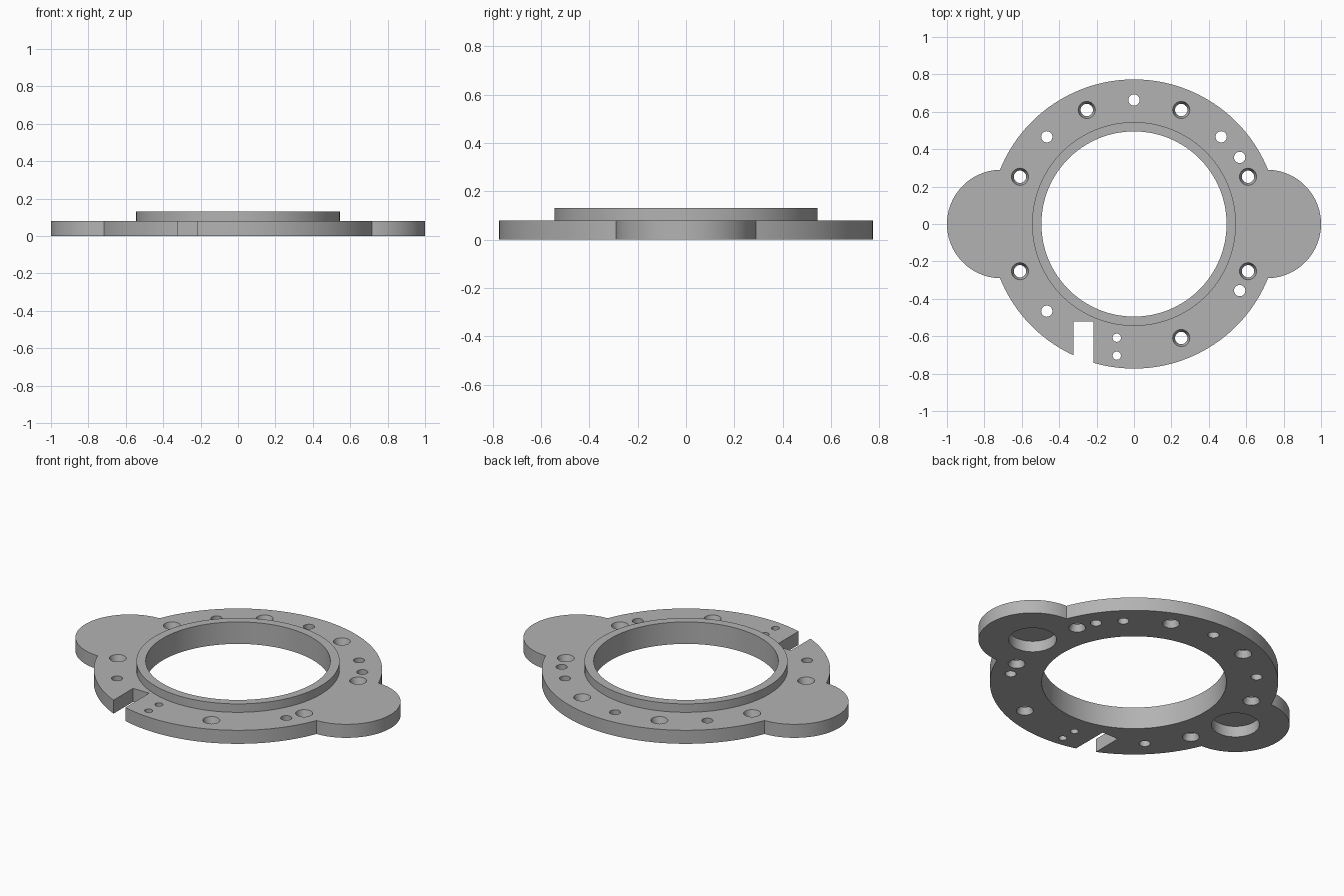
import bpy, bmesh, math
from math import sin, cos, pi

cube = bpy.data.objects.get("Cube")
if cube:
    bpy.data.objects.remove(cube, do_unlink=True)

PLATE_R, EAR_X, EAR_R = 0.773, 0.71, 0.29
PLATE_H, TOP_H = 0.08, 0.13

grey = bpy.data.materials.new("satin grey")
grey.use_nodes = True
grey.diffuse_color = (0.45, 0.45, 0.45, 1)
grey.node_tree.nodes["Principled BSDF"].inputs["Base Color"].default_value = (0.45, 0.45, 0.45, 1)


def make_object(name, bm):
    bmesh.ops.recalc_face_normals(bm, faces=bm.faces)
    mesh = bpy.data.meshes.new(name)
    bm.to_mesh(mesh)
    bm.free()
    mesh.materials.append(grey)
    obj = bpy.data.objects.new(name, mesh)
    bpy.context.collection.objects.link(obj)
    return obj


def turned(bm, profile, x=0, y=0, n=32):
    """Closed solid turned around a vertical axis from (radius, z) pairs."""
    rings = [[bm.verts.new((x + r * cos(2 * pi * i / n), y + r * sin(2 * pi * i / n), z))
              for i in range(n)] for r, z in profile]
    for low, high in zip(rings, rings[1:]):
        for i in range(n):
            j = (i + 1) % n
            bm.faces.new((low[i], low[j], high[j], high[i]))
    bm.faces.new(rings[0][::-1])
    bm.faces.new(rings[-1])


def arc(cx, radius, start, end, n):
    return [(cx + radius * cos(start + (end - start) * i / n),
             radius * sin(start + (end - start) * i / n)) for i in range(n)]


# Plate outline: two wide arcs joined by the two round ears
joint_x = (PLATE_R**2 - EAR_R**2 + EAR_X**2) / (2 * EAR_X)
joint_y = math.sqrt(PLATE_R**2 - joint_x**2)
wide = math.atan2(joint_y, joint_x)
ear = math.atan2(joint_y, joint_x - EAR_X)
outline = (arc(EAR_X, EAR_R, -ear, ear, 48)
           + arc(0, PLATE_R, wide, pi - wide, 80)
           + arc(-EAR_X, EAR_R, pi - ear, pi + ear, 48)
           + arc(0, PLATE_R, pi + wide, 2 * pi - wide, 80))
bm = bmesh.new()
face = bm.faces.new([bm.verts.new((x, y, 0)) for x, y in outline])
side = bmesh.ops.extrude_face_region(bm, geom=[face], use_keep_orig=True)
for v in side["geom"]:
    if isinstance(v, bmesh.types.BMVert):
        v.co.z = PLATE_H
plate = make_object("flange_plate", bm)

# Raised collar around the bore
bm = bmesh.new()
turned(bm, [(0.545, 0.04), (0.545, TOP_H)], n=128)
collar = make_object("collar", bm)

# Bore, holes, pockets under the ears and edge slot
bm = bmesh.new()
turned(bm, [(0.495, -0.05), (0.495, 0.2)], n=128)
for k in range(8):
    if k != 5:  # the slot takes the place of this fastener hole
        a = pi / 8 + k * pi / 4
        turned(bm, [(0.049, -0.01), (0.033, 0.04), (0.049, 0.09)], 0.66 * cos(a), 0.66 * sin(a))
for x, y in [(0, 0.663), (0.466, 0.466), (-0.466, 0.466), (-0.466, -0.466),
             (0.565, 0.356), (0.565, -0.356)]:
    turned(bm, [(0.03, -0.02), (0.03, 0.1)], x, y)
for y in (-0.608, -0.704):
    turned(bm, [(0.022, -0.02), (0.022, 0.1)], -0.092, y)
for x in (-EAR_X, EAR_X):
    turned(bm, [(0.128, -0.02), (0.128, 0.065)], x, 0, 48)
box = bmesh.ops.create_cube(bm, size=1)["verts"]
for v in box:
    v.co = (-0.27 + v.co.x * 0.106, -0.71 + v.co.y * 0.38, 0.04 + v.co.z * 0.14)
cutter = make_object("cutter", bm)

# Combine and apply
bpy.ops.object.select_all(action='DESELECT')
bpy.context.view_layer.objects.active = plate
plate.select_set(True)
for tool, operation in ((collar, 'UNION'), (cutter, 'DIFFERENCE')):
    mod = plate.modifiers.new(tool.name, 'BOOLEAN')
    mod.object, mod.operation, mod.solver = tool, operation, 'EXACT'
    bpy.ops.object.modifier_apply(modifier=mod.name)
    bpy.data.objects.remove(tool, do_unlink=True)
bpy.ops.object.shade_smooth_by_angle(angle=math.radians(25))
